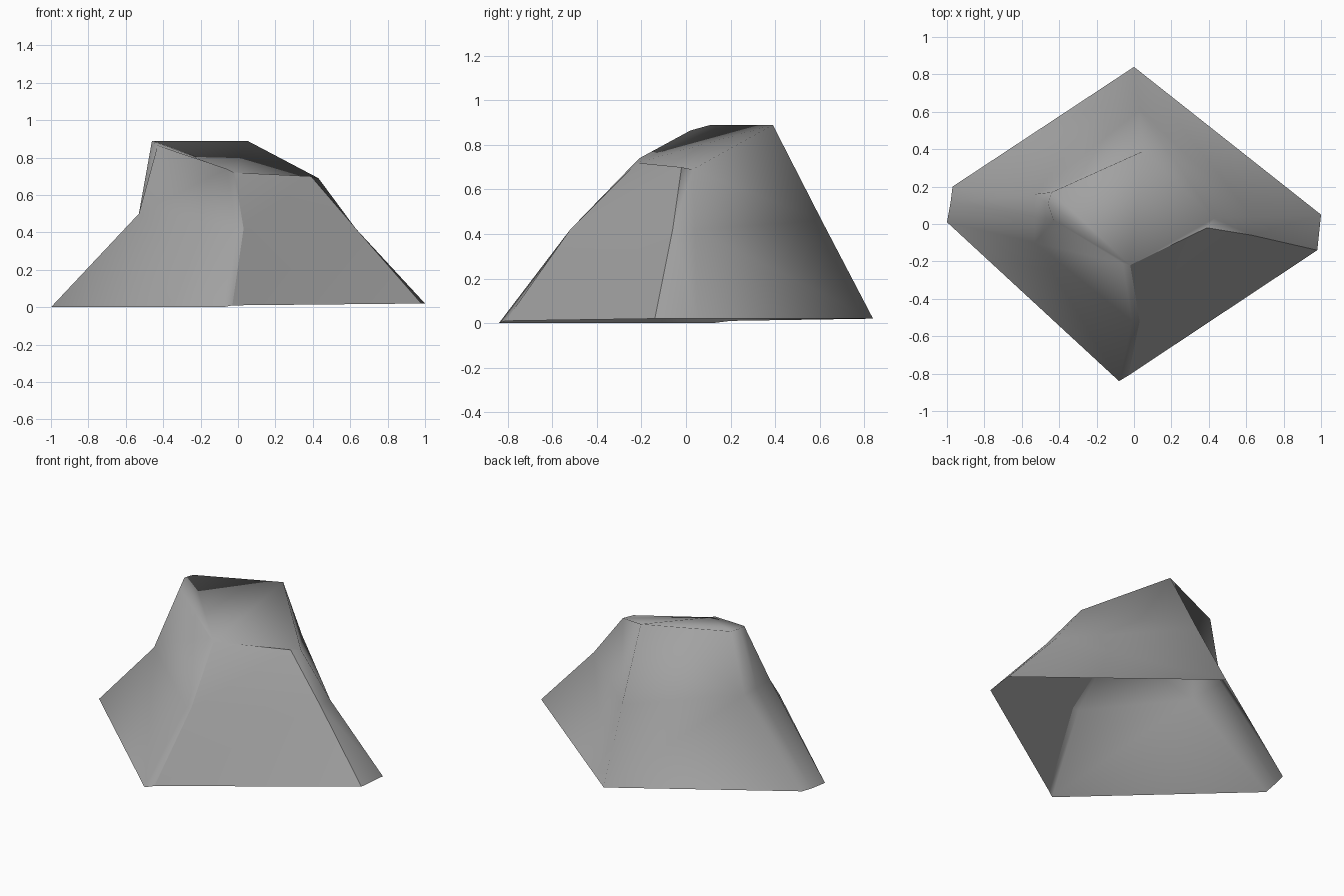
import bpy
import bmesh

old = bpy.data.objects.get("Cube")
if old:
    bpy.data.objects.remove(old, do_unlink=True)


def make_material(name, colour):
    mat = bpy.data.materials.new(name)
    mat.use_nodes = True
    mat.diffuse_color = colour
    mat.node_tree.nodes["Principled BSDF"].inputs["Base Color"].default_value = colour
    return mat


def lofted_shell(name, rings, flat_panel, material):
    """Bridge matching rings from bottom to top, fan the cap, crease round one panel."""
    bm = bmesh.new()
    loops = [[bm.verts.new(point) for point in ring] for ring in rings]
    count = len(rings[0])
    for lower, upper in zip(loops, loops[1:]):
        for i in range(count):
            j = (i + 1) % count
            bm.faces.new((lower[i], lower[j], upper[j], upper[i]))
    bmesh.ops.triangulate(bm, faces=bm.faces[:], quad_method='SHORT_EDGE')

    # Sloping cap, fanned from the low front corner so that it stays convex
    crown = loops[-1]
    start, end = flat_panel
    for step in range(1, count - 1):
        bm.faces.new((crown[start], crown[(start + step) % count],
                      crown[(start + step + 1) % count]))

    for face in bm.faces:
        face.smooth = True

    # Crisp border round the flat panel
    border = [loop[start] for loop in loops] + [loop[end] for loop in reversed(loops)]
    for a, b in zip(border, border[1:]):
        bm.edges.get((a, b)).smooth = False

    mesh = bpy.data.meshes.new(name)
    bm.to_mesh(mesh)
    bm.free()
    mesh.materials.append(material)
    obj = bpy.data.objects.new(name, mesh)
    bpy.context.collection.objects.link(obj)
    return obj


# Each ring runs front, left, back, right; the underside stays open
base_ring = [
    (-.08, -.84, 0), (-.03, -.81, .01), (.98, -.14, .02), (1, .05, .02),
    (0, .84, .02), (-.97, .2, .01), (-.98, .12, 0), (-1, .01, 0),
]
shoulder_ring = [
    (-.01, -.52, .42), (.03, -.52, .42), (.63, -.06, .42), (.63, .04, .42),
    (.03, .61, .46), (-.53, .16, .5), (-.53, .04, .5), (-.53, -.1, .5),
]
crown_ring = [
    (-.06, -.21, .74), (-.02, -.22, .72), (.39, -.02, .7), (.43, .03, .69),
    (.05, .39, .89), (-.44, .17, .89), (-.46, .11, .89), (-.43, .02, .865),
]

# Faceted boulder with a sloping crown
stone_grey = make_material("stone grey", (.36, .36, .36, 1))
lofted_shell("boulder", [base_ring, shoulder_ring, crown_ring], (1, 2), stone_grey)
